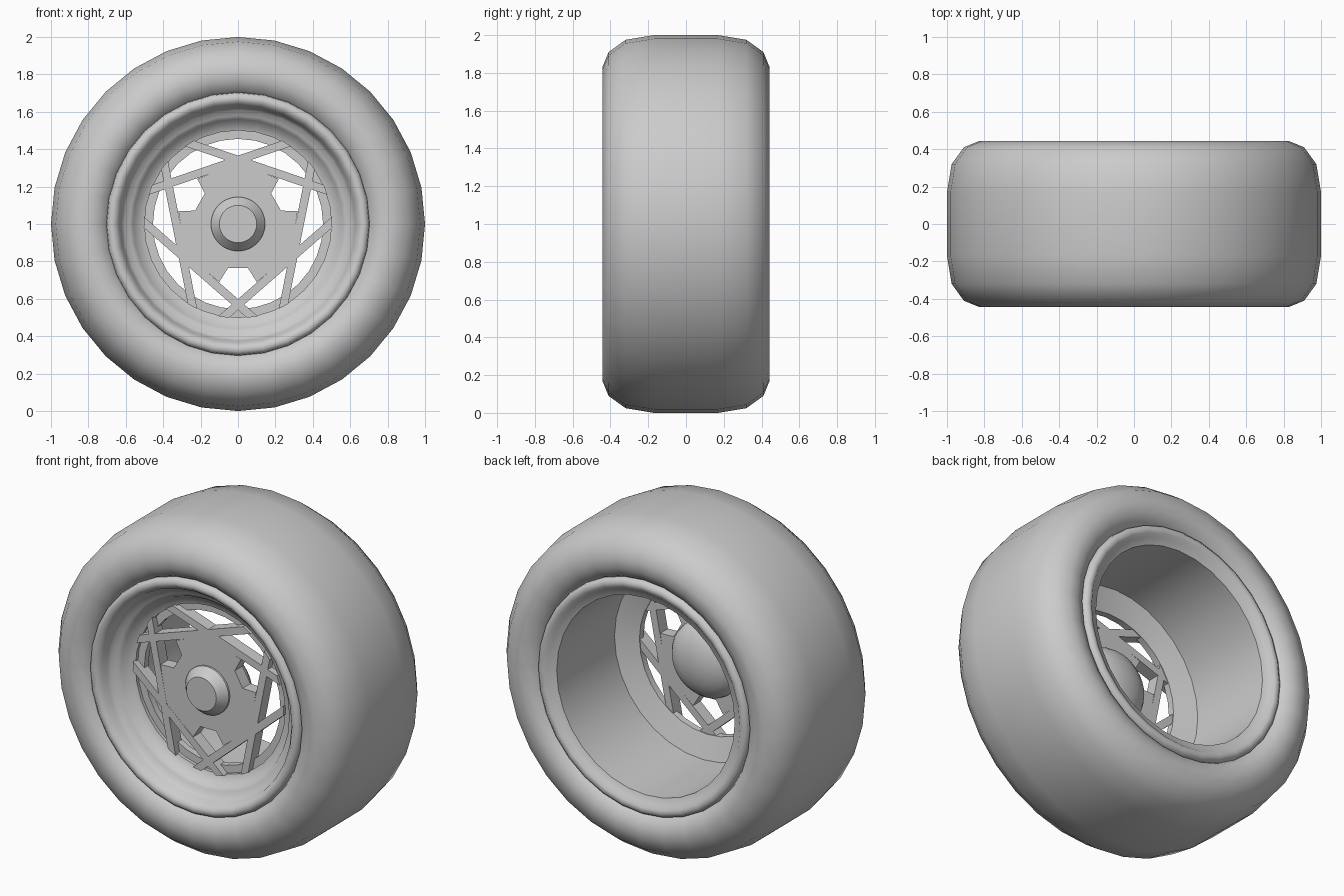
import bpy, bmesh, math
from mathutils import Vector, Matrix

if "Cube" in bpy.data.objects:
    bpy.data.objects.remove(bpy.data.objects["Cube"])

AXLE = 1.0
SEG = 32


def finish(bm, name, angle=None):
    bmesh.ops.remove_doubles(bm, verts=bm.verts, dist=0.0005)
    bmesh.ops.recalc_face_normals(bm, faces=bm.faces)
    mesh = bpy.data.meshes.new(name)
    bm.to_mesh(mesh)
    bm.free()
    ob = bpy.data.objects.new(name, mesh)
    bpy.context.collection.objects.link(ob)
    ob.location.z = AXLE
    if angle:
        bpy.ops.object.select_all(action='DESELECT')
        ob.select_set(True)
        bpy.context.view_layer.objects.active = ob
        bpy.ops.object.shade_smooth_by_angle(angle=math.radians(angle))
    return ob


def lathe(name, profile, closed=True, angle=45):
    """Spin a (y, radius) profile round the axle."""
    bm = bmesh.new()
    rings = []
    for k in range(SEG):
        a = 2 * math.pi * k / SEG
        rings.append([bm.verts.new((r * math.sin(a), y, r * math.cos(a))) for y, r in profile])
    n = len(profile)
    for k in range(SEG):
        p, q = rings[k], rings[(k + 1) % SEG]
        for i in range(n if closed else n - 1):
            j = (i + 1) % n
            bm.faces.new((p[i], p[j], q[j], q[i]))
    return finish(bm, name, angle)


def prism(bm, pts, y0, y1):
    """Extrude an (x, z) outline from y0 to y1."""
    face = bm.faces.new([bm.verts.new((x, y0, z)) for x, z in pts])
    out = bmesh.ops.extrude_face_region(bm, geom=[face])
    moved = [v for v in out['geom'] if isinstance(v, bmesh.types.BMVert)]
    bmesh.ops.translate(bm, verts=moved, vec=(0, y1 - y0, 0))


def polar(r, deg):
    return (r * math.cos(math.radians(deg)), r * math.sin(math.radians(deg)))


# tyre: half profile mirrored across the middle
half = [(0.17, 1.0), (0.32, 0.975), (0.41, 0.91), (0.443, 0.83),
        (0.44, 0.77), (0.41, 0.715), (0.36, 0.685)]
lathe("tyre", [(-y, r) for y, r in reversed(half)] + half, angle=60)

# rim: front lip, stepped dish, spoke seat, rear barrel, rear lip, bed
lathe("rim", [
    (-0.36, 0.68), (-0.385, 0.705), (-0.41, 0.70), (-0.425, 0.68), (-0.42, 0.655),
    (-0.395, 0.635), (-0.36, 0.625), (-0.335, 0.61), (-0.325, 0.58),
    (-0.31, 0.56), (-0.28, 0.545), (-0.265, 0.50),
    (-0.245, 0.50), (-0.245, 0.455), (-0.205, 0.455), (-0.16, 0.59),
    (0.385, 0.595), (0.40, 0.635), (0.42, 0.655), (0.425, 0.68), (0.41, 0.70),
    (0.385, 0.705), (0.36, 0.68)], angle=50)

# spokes: six crossing straight bars, three-fold with mirror symmetry
bm = bmesh.new()
DIST, HALF_W, HALF_L = 0.324, 0.022, 0.385
for k in range(3):
    for lean in (18.8, -18.8):
        a = 90 + lean + 120 * k
        n, t = Vector(polar(1, a)), Vector(polar(1, a + 90))
        pts = [n * (DIST + w * HALF_W) + t * (l * (HALF_L - w * 0.018))
               for w, l in ((-1, -1), (1, -1), (1, 1), (-1, 1))]
        prism(bm, [tuple(p) for p in pts], -0.285, -0.21)
finish(bm, "spokes")

# hub plate: filled core with three notches
outline = []
for k in range(3):
    for x, z in ((-0.10, -0.31), (-0.053, -0.235), (0.053, -0.235), (0.10, -0.31), polar(0.325, -30)):
        c, s = polar(1, 120 * k)
        outline.append((x * c - z * s, x * s + z * c))
bm = bmesh.new()
prism(bm, outline, -0.284, -0.21)
finish(bm, "hub_plate")

# hub cap in front and rounded hub behind
lathe("hub_cap", [(-0.27, 0.0), (-0.27, 0.145), (-0.295, 0.145), (-0.35, 0.10), (-0.35, 0.0)],
      closed=False, angle=30)
dome = [(-0.215 + 0.13 * math.sin(math.radians(d)), 0.23 * math.cos(math.radians(d)))
        for d in range(0, 91, 15)]
lathe("hub_back", [(-0.215, 0.0)] + dome, closed=False)
